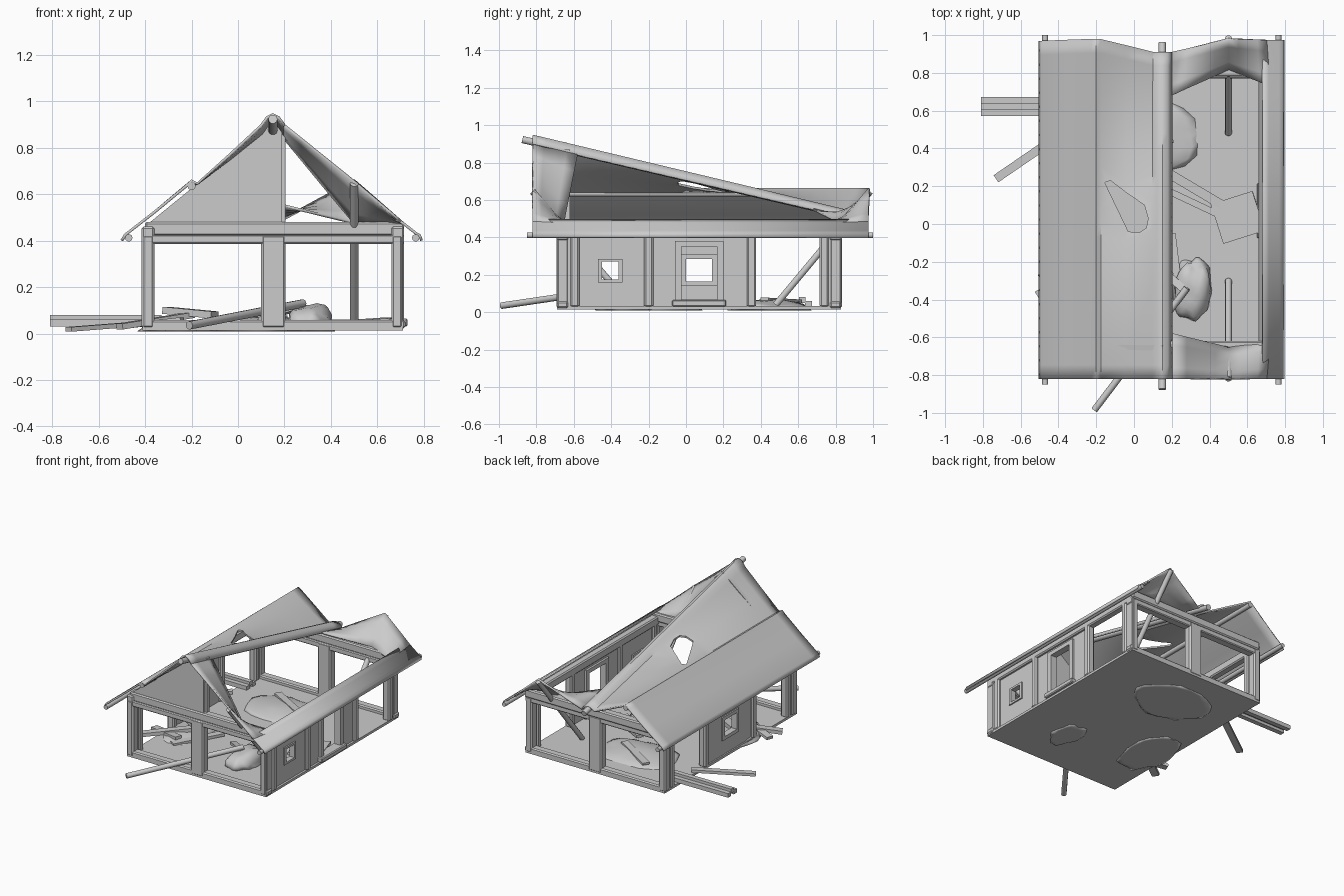
import bpy, bmesh, math, random
from mathutils import Vector, noise

if "Cube" in bpy.data.objects:
    bpy.data.objects.remove(bpy.data.objects["Cube"])
random.seed(3)

def make(name, verts, faces, smooth=False):
    me = bpy.data.meshes.new(name)
    me.from_pydata([tuple(v) for v in verts], [], faces)
    bm = bmesh.new(); bm.from_mesh(me)
    bmesh.ops.recalc_face_normals(bm, faces=bm.faces)
    bm.to_mesh(me); bm.free()
    ob = bpy.data.objects.new(name, me)
    bpy.context.collection.objects.link(ob)
    if smooth:
        bpy.ops.object.select_all(action='DESELECT')
        ob.select_set(True)
        bpy.context.view_layer.objects.active = ob
        bpy.ops.object.shade_smooth_by_angle(angle=math.radians(40))
    return ob

BOX_FACES = [(0, 1, 3, 2), (4, 6, 7, 5), (0, 4, 5, 1), (2, 3, 7, 6), (0, 2, 6, 4), (1, 5, 7, 3)]

def box(name, x0, x1, y0, y1, z0, z1, bevel=0.0):
    ob = make(name, [(x, y, z) for x in (x0, x1) for y in (y0, y1) for z in (z0, z1)], BOX_FACES)
    if bevel:
        m = ob.modifiers.new("chamfer", 'BEVEL'); m.width = bevel; m.segments = 1
    return ob

def pole(name, a, b, r=0.018, n=10):
    a, b = Vector(a), Vector(b)
    d = (b - a).normalized()
    u = d.cross(Vector((0, 0, 1)) if abs(d.z) < .9 else Vector((1, 0, 0))).normalized()
    w = d.cross(u)
    ring = [(u * math.cos(t) + w * math.sin(t)) * r for t in [2 * math.pi * i / n for i in range(n)]]
    faces = [(i, (i + 1) % n, n + (i + 1) % n, n + i) for i in range(n)]
    return make(name, [a + p for p in ring] + [b + p for p in ring],
                faces + [tuple(range(n)), tuple(range(n, 2 * n))], True)

def plank(name, a, b, w, t):
    a, b = Vector(a), Vector(b)
    d = (b - a).normalized()
    s = Vector((0, 0, 1)).cross(d).normalized() * w / 2
    h = d.cross(s).normalized() * t / 2
    return make(name, [p + i * s + j * h for p in (a, b) for i in (-1, 1) for j in (-1, 1)], BOX_FACES)

def ring(name, x0, x1, y0, y1, z0, z1, iy0, iy1, iz0, iz1):
    """Side wall or frame around a rectangular opening."""
    box(name + "_front", x0, x1, y0, iy0, z0, z1)
    box(name + "_back", x0, x1, iy1, y1, z0, z1)
    if iz0 > z0:
        box(name + "_below", x0, x1, iy0, iy1, z0, iz0)
    box(name + "_above", x0, x1, iy0, iy1, iz1, z1)

def sheet(name, rows, thick=0.012, smooth=True):
    c = len(rows[0])
    faces = [(i * c + j, i * c + j + 1, (i + 1) * c + j + 1, (i + 1) * c + j)
             for i in range(len(rows) - 1) for j in range(c - 1)]
    ob = make(name, [p for r in rows for p in r], faces, smooth)
    m = ob.modifiers.new("thickness", 'SOLIDIFY'); m.thickness = thick; m.offset = 0
    return ob

# Floor
box("floor", -.41, .71, -.69, .83, .014, .032)

# End walls: sill, beam, corner posts, middle post
for y, n in ((-.69, "front"), (.77, "back")):
    box(n + "_sill", -.41, .72, y, y + .06, .022, .058, .008)
    box(n + "_beam", -.41, .715, y, y + .06, .385, .425, .006)
    box(n + "_plate", -.40, .715, y + .01, y + .07, .42, .48, .008)
    for x0, x1, p in ((-.415, -.36, "left"), (.10, .205, "middle"), (.66, .71, "right")):
        box(f"{n}_{p}_post", x0, x1, y - .003, y + .063, .022, .425, .01)

# Side walls: corner stubs, posts, plates
for x0, x1, s in ((-.415, -.36, "left"), (.66, .715, "right")):
    m = (x0 + x1) / 2
    for y0, y1 in ((-.69, -.6), (.75, .83)):
        box(s + "_corner_stub", m - .02, m + .02, y0, y1, .025, .42)
    for y in (-.595, -.20, .35, .74):
        box(s + "_post", x0, x1, y - .025, y + .025, .025, .42, .01)
    box(s + "_wall_plate", x0, x1, -.69, .83, .40, .46, .008)

# Right wall with window and doorway
ring("right_window_wall", .675, .695, -.57, -.22, .025, .41, -.45, -.36, .175, .27)
ring("right_window_frame", .665, .705, -.47, -.34, .16, .285, -.45, -.36, .175, .27)
ring("right_door_wall", .675, .695, -.18, .33, .025, .41, -.04, .18, .05, .36)
ring("door_frame", .66, .71, -.06, .20, .03, .38, -.025, .165, .05, .35)
box("door_step", .65, .73, -.075, .215, .03, .065, .006)

# Left wall with window
ring("left_window_wall", -.40, -.38, -.18, .33, .025, .41, 0, .14, .165, .285)
ring("left_window_frame", -.41, -.365, -.025, .165, .14, .31, 0, .14, .165, .285)

# Front gable, half broken away
gy = (-.67, -.64)
make("gable", [(x, y, z) for y in gy for x, z in ((-.39, .47), (.19, .47), (.19, .87), (.15, .91))],
     [(0, 1, 2, 3), (4, 5, 6, 7), (0, 1, 5, 4), (1, 2, 6, 5), (2, 3, 7, 6), (3, 0, 4, 7)])
box("gable_stud", .175, .205, -.65, -.62, .47, .87)

# Roof poles
pole("left_eave_pole", (-.47, -.85, .412), (-.47, 1, .412), .016)
pole("right_eave_pole", (.765, -.85, .412), (.765, 1, .412), .016)
pole("ridge_pole", (.15, -.875, .923), (.15, .96, .495), .02)
pole("left_purlin", (-.2, -.82, .635), (-.2, .98, .635))
pole("broken_purlin_front", (.5, -.82, .645), (.5, -.30, .04))
pole("broken_purlin_back", (.5, .985, .645), (.5, .48, .04))

# Left roof slope, draped over the purlin and the sagging ridge
prof = [(-.5, .40, .40, .97), (-.485, .425, .425, .97), (-.36, .522, .522, .975), (-.225, .633, .635, .98),
        (-.2, .657, .657, .98), (-.175, .645, .643, .978), (-.04, .765, .575, .945), (.1, .895, .505, .91),
        (.125, .93, .522, .91), (.15, .943, .53, .91), (.175, .93, .522, .91), (.2, .895, .495, .91)]
rows = []
for i in range(25):
    t = i / 24
    rows.append([(x, -.82 + (yb + .82) * t, zf + (zb - zf) * t) for x, zf, zb, yb in prof])
roof = sheet("left_roof", rows)
# Torn hole in the left slope
hole = [(-.155, .22), (-.125, .23), (-.04, .165), (.055, .1), (.075, .03), (.065, -.02), (.03, -.045), (-.03, -.04)]
n = len(hole)
cut = make("hole_cutter", [(x, y, z) for z in (.5, 1.1) for x, y in hole],
           [(i, (i + 1) % n, n + (i + 1) % n, n + i) for i in range(n)] + [tuple(range(n)), tuple(range(n, 2 * n))])
cut.hide_render = True
cut.hide_set(True)
cut.display_type = 'WIRE'
bo = roof.modifiers.new("hole", 'BOOLEAN')
bo.object = cut; bo.operation = 'DIFFERENCE'; bo.solver = 'EXACT'

# Right roof remains: eave strip and collapsed end patches
strip = [(.79, .40), (.782, .422), (.765, .432), (.71, .475), (.68, .492)]
sheet("right_eave_strip", [[(x, y, z) for x, z in strip] for y in (-.82, 0, .975)])

def patch(name, outer, inner):
    def along(pts, t):
        i = min(int(t * (len(pts) - 1)), len(pts) - 2)
        return Vector(pts[i]).lerp(Vector(pts[i + 1]), t * (len(pts) - 1) - i)
    sheet(name, [[along(outer, j / 8).lerp(along(inner, j / 8), i / 4) for j in range(9)] for i in range(5)])

patch("right_roof_front", [(.2, -.82, .895), (.5, -.82, .655), (.7, -.82, .483)],
      [(.2, -.58, .84), (.5, -.655, .475), (.72, -.62, .468)])
patch("right_roof_back", [(.2, .91, .495), (.5, .98, .66), (.7, .975, .483)],
      [(.2, .68, .55), (.5, .82, .475), (.72, .73, .468)])

# Rubble mounds and a boulder
def mound(name, c, r, rough):
    bm = bmesh.new()
    bmesh.ops.create_icosphere(bm, subdivisions=3, radius=1)
    for v in bm.verts:
        v.co *= 1 + rough * noise.noise(v.co * 1.7 + Vector(c) * 5)
        v.co = Vector([v.co[i] * r[i] + c[i] for i in range(3)])
        v.co.z = max(v.co.z, .008)
    me = bpy.data.meshes.new(name); bm.to_mesh(me); bm.free()
    for p in me.polygons:
        p.use_smooth = True
    bpy.context.collection.objects.link(bpy.data.objects.new(name, me))

mound("back_mound", (.06, .46, .015), (.29, .21, .055), .2)
mound("left_mound", (-.27, -.16, .015), (.16, .25, .05), .2)
mound("boulder", (.31, -.34, .04), (.105, .165, .085), .3)

# Fallen timbers
pole("fallen_pole", (-.21, -.985, .035), (.28, -.34, .13))
for i, z in ((-1, .045), (0, .065), (1, .045)):
    plank("gutter_plank", (-.81, .622 + i * .033, z), (-.33, .622 + i * .033, z), .035, .03)
planks = [((-.73, .24, .018), (-.38, .48, .045), .045, .02), ((.18, .27, .06), (.5, .08, .045), .05, .02),
          ((.15, .19, .05), (.49, .03, .05), .035, .02), ((-.51, -.38, .03), (-.2, -.18, .08), .05, .025),
          ((-.5, -.25, .03), (-.24, -.34, .06), .05, .02), ((-.31, -.12, .1), (-.1, -.25, .08), .06, .03),
          ((.1, -.2, .06), (.28, -.36, .12), .04, .02), ((.2, -.05, .05), (.24, -.38, .06), .04, .015),
          ((-.25, -.4, .035), (-.05, -.1, .05), .05, .02), ((-.1, .6, .06), (.2, .42, .07), .05, .015)]
for a, b, w, t in planks:
    plank("fallen_plank", a, b, w, t)
# Fallen door leaf
plank("fallen_door", (.44, .0, .045), (.66, .07, .06), .22, .018)
